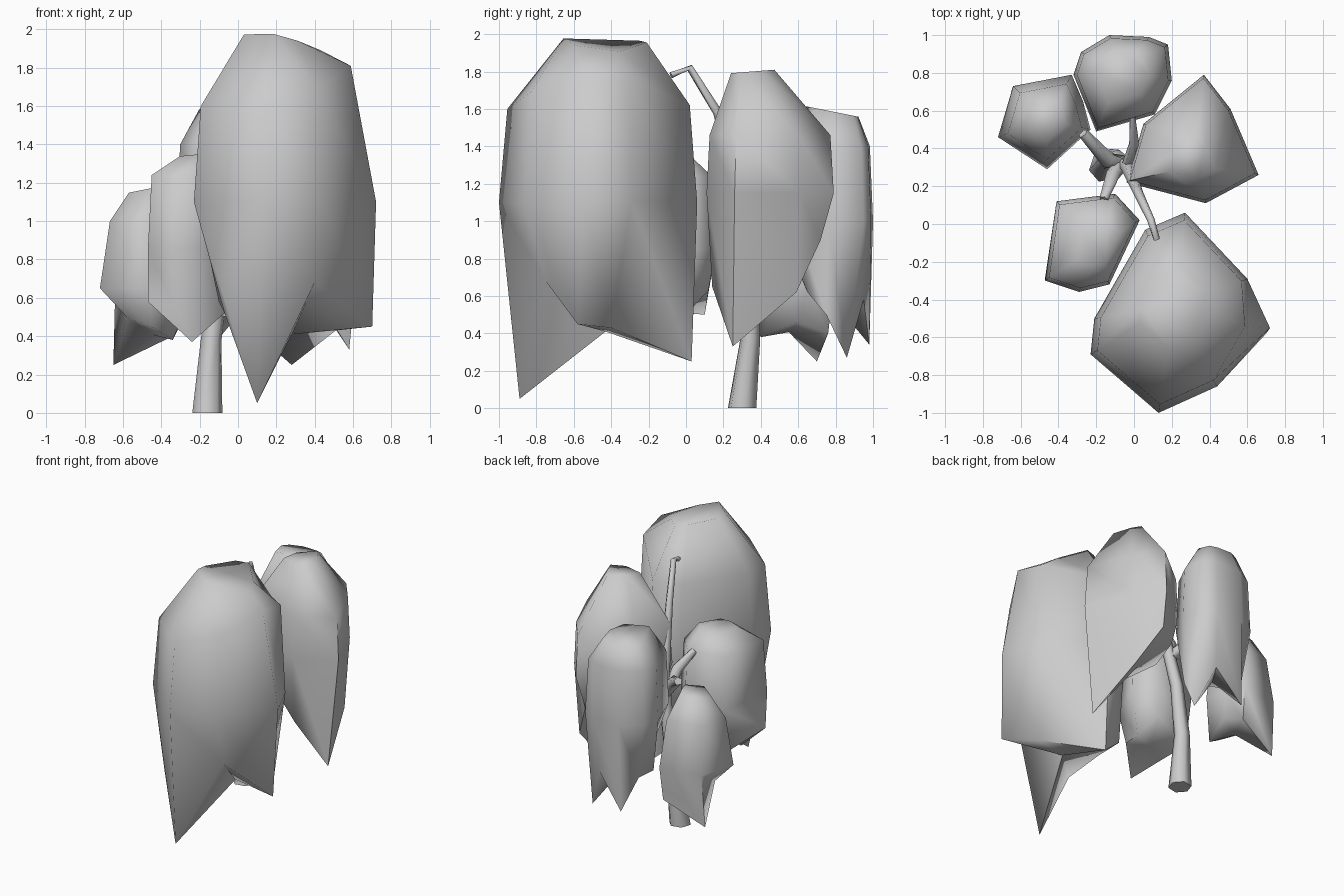
import bpy, bmesh, math
from mathutils import Vector


def finish(name, bm, angle):
    bmesh.ops.recalc_face_normals(bm, faces=bm.faces)
    me = bpy.data.meshes.new(name)
    bm.to_mesh(me)
    bm.free()
    ob = bpy.data.objects.new(name, me)
    bpy.context.collection.objects.link(ob)
    bpy.ops.object.select_all(action='DESELECT')
    bpy.context.view_layer.objects.active = ob
    ob.select_set(True)
    bpy.ops.object.shade_smooth_by_angle(angle=math.radians(angle))
    return ob


def loft(bm, rings):
    for a, b in zip(rings, rings[1:]):
        n = len(a)
        for i in range(n):
            j = (i + 1) % n
            bm.faces.new((a[i], a[j], b[j], b[i]))


# Hanging leaf clump: each column is (widest x, y, hem x, y, z)
def clump(name, centre, mid_z, shoulder, top, columns, tilt=0.0, shift=(0, 0),
          slope=(0, 0), under=None):
    bm = bmesh.new()
    cx, cy = centre
    top_ring, sh_ring, mid_ring, hem = [], [], [], []
    sz, ss = shoulder
    tz, ts = top
    for x, y, bx, by, bz in columns:
        dx, dy = x - cx, y - cy
        fall = max(dx, 0) if tilt else dx
        top_ring.append(bm.verts.new((cx + shift[0] + dx * ts, cy + shift[1] + dy * ts,
                                      tz + ts * (slope[0] * fall + slope[1] * dy))))
        sx = ss * (0.8 if tilt and dx > 0.4 else 1)
        sh_ring.append(bm.verts.new((cx + dx * sx, cy + dy * ss, sz + tilt * max(dx, 0))))
        mid_ring.append(bm.verts.new((x, y, mid_z)))
        hem.append(bm.verts.new((bx, by, bz)))
    loft(bm, [top_ring, sh_ring, mid_ring, hem])
    bm.faces.new(top_ring)
    # Underside fan
    c = Vector(under) if under else sum((v.co for v in hem), Vector()) / len(hem)
    cv = bm.verts.new(c)
    for i, v in enumerate(hem):
        bm.faces.new((v, hem[(i + 1) % len(hem)], cv))
    bmesh.ops.triangulate(bm, faces=[f for f in bm.faces if len(f.verts) > 4])
    return finish(name, bm, 80)


# Tapered branch through (x, y, z, radius) points
def branch(name, pts, sides=5):
    bm = bmesh.new()
    P = [Vector(p[:3]) for p in pts]
    rings = []
    for i, p in enumerate(P):
        d = (P[min(i + 1, len(P) - 1)] - P[max(i - 1, 0)]).normalized()
        if i == 0 and p.z < 0.1:
            d = Vector((0, 0, 1))
        u = (Vector((1, 0, 0)) - d * d.x).normalized()
        v = d.cross(u)
        r = pts[i][3]
        rings.append([bm.verts.new(p + r * (u * math.cos(a) + v * math.sin(a)))
                      for a in (2 * math.pi * k / sides + 0.2 for k in range(sides))])
    loft(bm, rings)
    bm.faces.new(rings[0])
    bm.faces.new(rings[-1])
    return finish(name, bm, 80)


# Leaf clumps
clump("front_foliage", (0.22, -0.44), 1.1, (1.6, 0.92), (1.97, 0.42), [
    (0.13, -1.0, 0.10, -0.89, 0.05),
    (0.44, -0.86, 0.40, -0.75, 0.68),
    (0.72, -0.55, 0.70, -0.58, 0.45),
    (0.60, -0.29, 0.51, -0.40, 0.43),
    (0.27, 0.06, 0.28, 0.03, 0.25),
    (0.06, -0.03, 0.05, -0.10, 0.45),
    (-0.21, -0.50, -0.10, -0.50, 0.58),
    (-0.23, -0.69, -0.07, -0.78, 0.52)],
    tilt=0.42, shift=(0, 0.02), slope=(-0.38, -0.03), under=(0.28, -0.43, 0.41))
clump("right_foliage", (0.31, 0.43), 1.15, (1.46, 0.95), (1.80, 0.34), [
    (-0.04, 0.22, 0.02, 0.26, 0.92),
    (0.38, 0.11, 0.38, 0.14, 0.65),
    (0.66, 0.26, 0.58, 0.25, 0.33),
    (0.51, 0.61, 0.48, 0.59, 0.62),
    (0.37, 0.79, 0.34, 0.72, 0.90),
    (0.05, 0.53, 0.09, 0.51, 0.95)], shift=(0, -0.08), slope=(0, 0.08))
clump("back_foliage", (-0.06, 0.76), 1.0, (1.4, 0.93), (1.585, 0.55), [
    (-0.20, 0.49, -0.14, 0.64, 0.64),
    (0.11, 0.58, 0.10, 0.65, 0.62),
    (0.20, 0.76, 0.18, 0.75, 0.50),
    (0.18, 0.95, 0.18, 0.86, 0.27),
    (0.08, 0.99, 0.06, 0.95, 0.58),
    (-0.13, 1.0, -0.14, 0.98, 0.34),
    (-0.28, 0.91, -0.22, 0.88, 0.58),
    (-0.32, 0.79, -0.26, 0.76, 0.60)], shift=(0, 0.03), slope=(0, -0.2),
    under=(-0.03, 0.80, 0.56))
clump("back_left_foliage", (-0.46, 0.55), 0.65, (1.0, 0.8), (1.17, 0.42), [
    (-0.46, 0.29, -0.45, 0.36, 0.45),
    (-0.23, 0.50, -0.34, 0.40, 0.38),
    (-0.27, 0.65, -0.30, 0.60, 0.46),
    (-0.33, 0.79, -0.34, 0.76, 0.40),
    (-0.64, 0.73, -0.65, 0.70, 0.25),
    (-0.72, 0.46, -0.58, 0.48, 0.50)], slope=(0.2, 0))
clump("left_foliage", (-0.22, -0.10), 0.85, (1.24, 0.92), (1.35, 0.45), [
    (-0.47, -0.30, -0.47, -0.28, 0.58),
    (-0.29, -0.36, -0.24, -0.32, 0.37),
    (-0.13, -0.32, -0.07, -0.17, 0.52),
    (0.03, 0.02, -0.03, 0.00, 0.50),
    (-0.10, 0.16, -0.12, 0.12, 0.63),
    (-0.41, 0.12, -0.38, 0.10, 0.50)], shift=(0.03, 0), slope=(0.1, 0))

# Trunk and side branches
branch("trunk", [(-0.16, 0.30, 0.0, 0.08), (-0.14, 0.345, 0.38, 0.055),
                 (-0.09, 0.35, 0.75, 0.045), (-0.03, 0.30, 1.12, 0.04),
                 (0.02, 0.17, 1.58, 0.026), (0.09, 0.02, 1.82, 0.02),
                 (0.12, -0.08, 1.78, 0.018)], 6)
branch("back_branch", [(-0.03, 0.31, 1.12, 0.035), (0.0, 0.42, 1.30, 0.028),
                       (-0.01, 0.60, 1.40, 0.012)])
branch("back_left_branch", [(-0.06, 0.32, 0.98, 0.045), (-0.14, 0.34, 1.08, 0.045),
                            (-0.27, 0.48, 1.17, 0.03)])
branch("left_branch", [(-0.07, 0.31, 0.98, 0.04), (-0.11, 0.26, 1.14, 0.04),
                       (-0.16, 0.13, 1.24, 0.025)])
